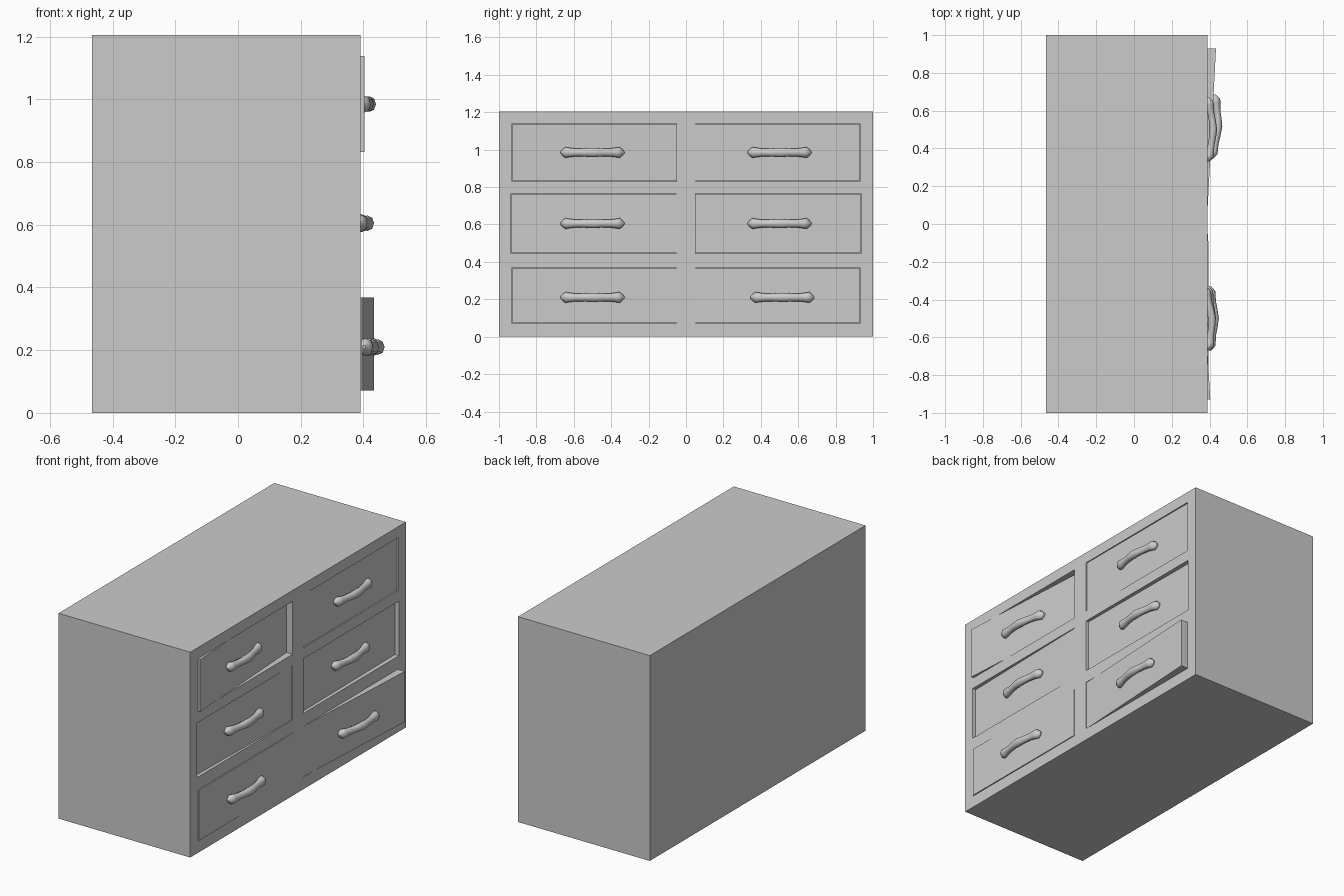
import bpy, bmesh
from math import cos, sin, pi

if "Cube" in bpy.data.objects:
    bpy.data.objects.remove(bpy.data.objects["Cube"])

BACK, FRONT, TOP = -0.465, 0.39, 1.205
POCKET = 0.32   # x of the back of each drawer opening
GAP = 0.002


def make_object(name, bm):
    bmesh.ops.recalc_face_normals(bm, faces=bm.faces)
    me = bpy.data.meshes.new(name)
    bm.to_mesh(me)
    bm.free()
    ob = bpy.data.objects.new(name, me)
    bpy.context.collection.objects.link(ob)
    return ob


def add_box(bm, x0, xa, xb, y0, y1, z0, z1):
    """Box whose +x side runs from xa (at y0) to xb (at y1)."""
    vs = bmesh.ops.create_cube(bm, size=1)["verts"]
    for v in vs:
        right = v.co.y > 0
        front = xb if right else xa
        v.co = (front if v.co.x > 0 else x0,
                y1 if right else y0,
                z1 if v.co.z > 0 else z0)


def add_handle(name, xfun, yc, zc):
    """Bowed pull: (offset along y, bow outwards, radius), mirrored."""
    half = [(0.170, 0.008, 0.006), (0.158, 0.010, 0.019), (0.145, 0.012, 0.029),
            (0.128, 0.016, 0.026), (0.090, 0.022, 0.021), (0.045, 0.030, 0.022)]
    stations = [(-d, b, r) for d, b, r in half] + [(0, 0.034, 0.025)] + half[::-1]
    n = 8
    bm = bmesh.new()
    rings = []
    for d, bow, r in stations:
        y = yc + d
        x = xfun(y) + bow
        rings.append([bm.verts.new((x + 0.85 * r * cos(2 * pi * k / n), y,
                                    zc + r * sin(2 * pi * k / n))) for k in range(n)])
    for a, b in zip(rings, rings[1:]):
        for k in range(n):
            bm.faces.new((a[k], a[(k + 1) % n], b[(k + 1) % n], b[k]))
    bm.faces.new(rings[0])
    bm.faces.new(rings[-1])
    for f in bm.faces:
        f.smooth = len(f.verts) == 4
    make_object(name, bm)


# Drawers: name, y range, z range, front x at low y and high y, handle centre
drawers = [
    ("top_left", -0.93, -0.05, 0.83, 1.14, 0.404, 0.352, -0.50, 0.985),
    ("top_right", 0.05, 0.93, 0.83, 1.14, 0.386, 0.384, 0.50, 0.985),
    ("middle_left", -0.935, -0.05, 0.445, 0.765, 0.370, 0.388, -0.50, 0.605),
    ("middle_right", 0.05, 0.935, 0.445, 0.765, 0.374, 0.366, 0.50, 0.605),
    ("bottom_left", -0.93, -0.05, 0.07, 0.37, 0.395, 0.393, -0.50, 0.21),
    ("bottom_right", 0.05, 0.93, 0.07, 0.37, 0.388, 0.434, 0.515, 0.21),
]

# Cabinet body with six openings
bm = bmesh.new()
add_box(bm, BACK, FRONT, FRONT, -1, 1, 0, TOP)
body = make_object("cabinet_body", bm)
bm = bmesh.new()
for _, y0, y1, z0, z1, *_rest in drawers:
    add_box(bm, POCKET, 0.6, 0.6, y0, y1, z0, z1)
cutter = make_object("opening_cutter", bm)
mod = body.modifiers.new("openings", "BOOLEAN")
mod.operation = "DIFFERENCE"
mod.solver = "EXACT"
mod.object = cutter
dg = bpy.context.evaluated_depsgraph_get()
body.data = bpy.data.meshes.new_from_object(body.evaluated_get(dg))
body.modifiers.clear()
bpy.data.objects.remove(cutter)

# Slightly askew drawer fronts and their handles
for name, y0, y1, z0, z1, xa, xb, yc, zc in drawers:
    bm = bmesh.new()
    add_box(bm, POCKET + GAP, xa, xb, y0 + GAP, y1 - GAP, z0 + GAP, z1 - GAP)
    make_object("drawer_front_" + name, bm)
    add_handle("handle_" + name,
               lambda y: xa + (xb - xa) * (y - y0) / (y1 - y0), yc, zc)
